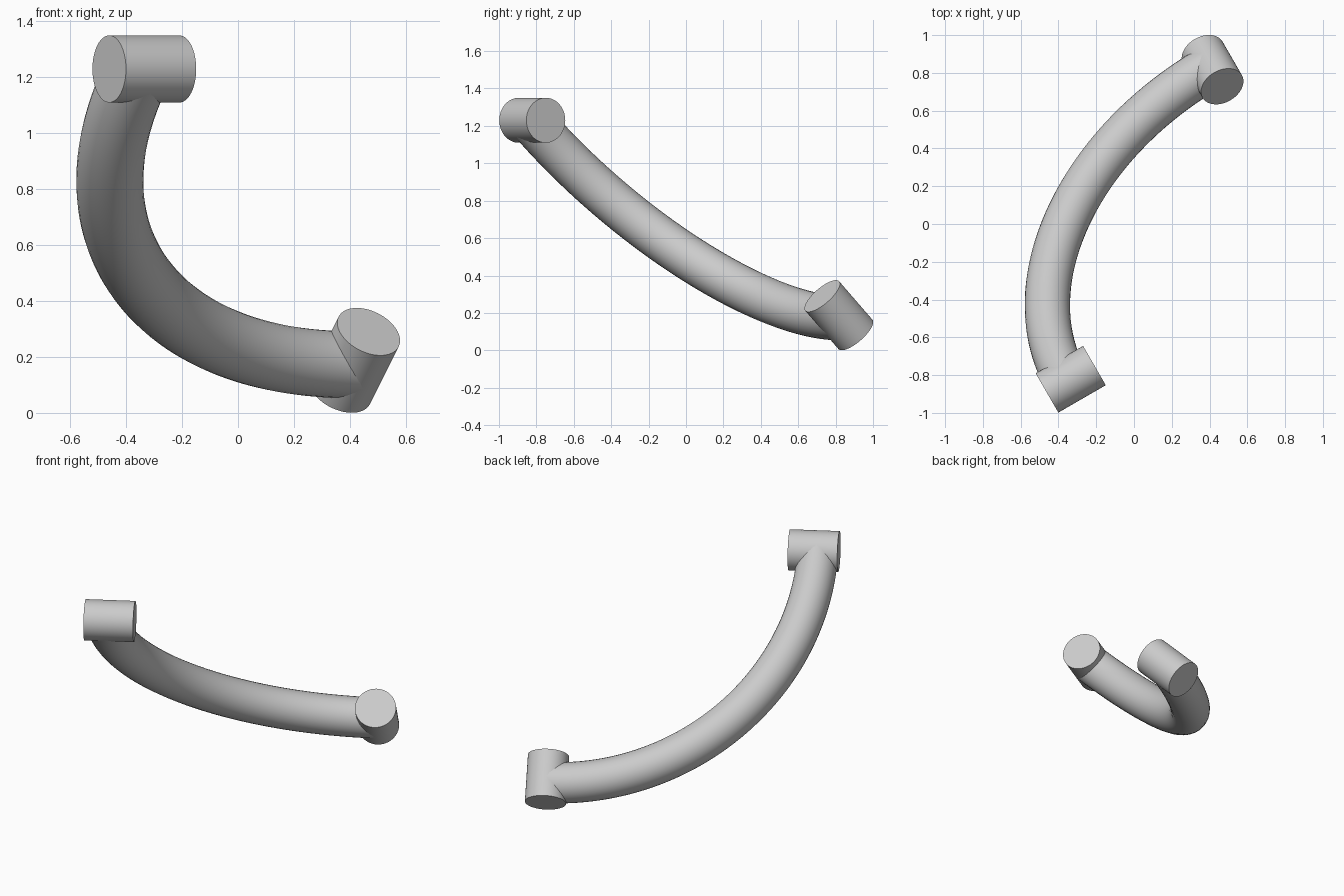
import bpy
import math
from mathutils import Vector

cube = bpy.data.objects.get("Cube")
if cube:
    bpy.data.objects.remove(cube, do_unlink=True)

RADIUS = 0.12
LENGTH = 0.29
down_dir = Vector((-math.sqrt(0.125), math.sqrt(0.375), -math.sqrt(0.5)))
side_dir = Vector((math.sqrt(0.75), 0.5, 0))
upper_centre = Vector((-0.335, -0.822, 1.23))
lower_centre = Vector((0.416, 0.817, 0.188))

grey = bpy.data.materials.new("plain grey")
grey.use_nodes = True
colour = (0.6, 0.6, 0.6, 1)
grey.diffuse_color = colour
grey.node_tree.nodes["Principled BSDF"].inputs["Base Color"].default_value = colour


def finish(obj, name):
    obj.name = name
    obj.data.materials.clear()
    obj.data.materials.append(grey)
    bpy.ops.object.select_all(action='DESELECT')
    obj.select_set(True)
    bpy.context.view_layer.objects.active = obj
    bpy.ops.object.shade_smooth_by_angle(angle=math.radians(35))


def sleeve(name, centre, axis):
    bpy.ops.mesh.primitive_cylinder_add(vertices=64, radius=RADIUS, depth=LENGTH, location=centre)
    obj = bpy.context.object
    obj.rotation_euler = axis.to_track_quat('Z', 'Y').to_euler()
    finish(obj, name)


# Short cylinders across both ends of the tube
sleeve("upper_sleeve", upper_centre, side_dir)
sleeve("lower_sleeve", lower_centre, -down_dir)

# Tube bent through a quarter circle
bend = 1.493
offset = 0.022
start = upper_centre - side_dir * offset
end = lower_centre + down_dir * offset
handle = bend * 4 / 3 * math.tan(math.pi / 8)
curve = bpy.data.curves.new("tube_path", 'CURVE')
curve.dimensions = '3D'
curve.resolution_u = 64
curve.bevel_depth = RADIUS
curve.bevel_resolution = 14
curve.use_fill_caps = True
spline = curve.splines.new('BEZIER')
spline.bezier_points.add(1)
for point, pos, tangent in zip(spline.bezier_points, (start, end), (down_dir, side_dir)):
    point.handle_left_type = point.handle_right_type = 'FREE'
    point.co = pos
    point.handle_left = pos - tangent * handle
    point.handle_right = pos + tangent * handle
tube = bpy.data.objects.new("bent_tube", curve)
bpy.context.collection.objects.link(tube)
bpy.ops.object.select_all(action='DESELECT')
tube.select_set(True)
bpy.context.view_layer.objects.active = tube
bpy.ops.object.convert(target='MESH')
finish(bpy.context.object, "bent_tube")
